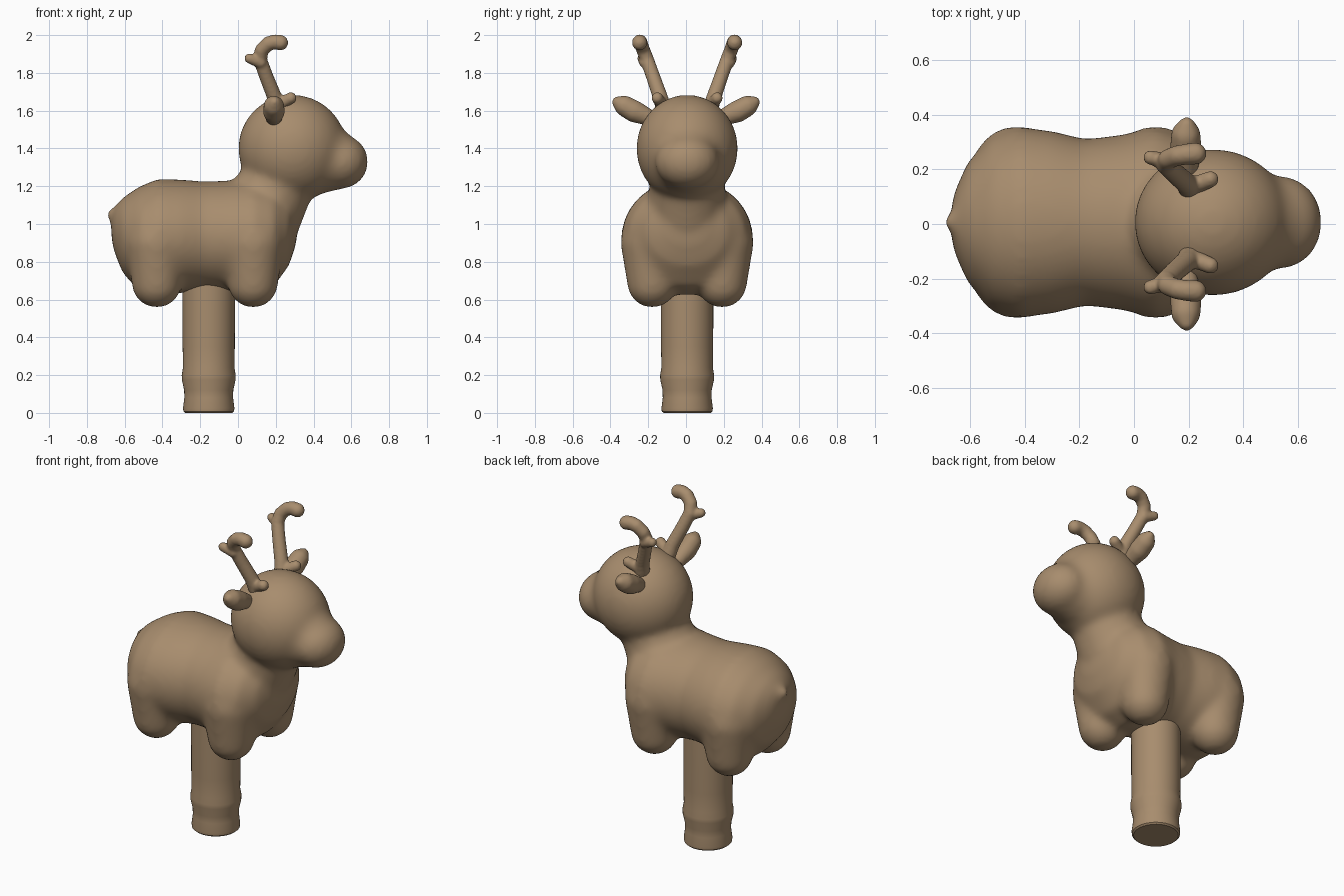
import bpy
import bmesh
from math import sin, cos, tau
from mathutils import Matrix, Vector

default_cube = bpy.data.objects.get("Cube")
if default_cube:
    bpy.data.objects.remove(default_cube, do_unlink=True)

brown = bpy.data.materials.new("Fawn brown")
brown.use_nodes = True
fawn = (0.39, 0.265, 0.155, 1)
brown.diffuse_color = fawn
brown.node_tree.nodes["Principled BSDF"].inputs["Base Color"].default_value = fawn


def ball(bm, center, radii, segments=32):
    """Add an ellipsoid."""
    matrix = Matrix.Translation(center) @ Matrix.Diagonal((*radii, 1))
    bmesh.ops.create_uvsphere(bm, u_segments=segments, v_segments=segments // 2,
                              radius=1, matrix=matrix)


def limb(bm, points, steps=8):
    """Add a rounded limb through (x, y, z, radius) points."""
    for start, end in zip(points, points[1:]):
        a, b = Vector(start), Vector(end)
        for i in range(steps + 1):
            x, y, z, r = a.lerp(b, i / steps)
            ball(bm, (x, y, z), (r, r, r), 20)


def loft(bm, rings, sides=48):
    """Bridge rings of points and cap both ends."""
    loops = [[bm.verts.new(ring(tau * i / sides)) for i in range(sides)] for ring in rings]
    for low, high in zip(loops, loops[1:]):
        for i in range(sides):
            j = (i + 1) % sides
            bm.faces.new((low[i], low[j], high[j], high[i]))
    bm.faces.new(loops[0][::-1])
    bm.faces.new(loops[-1])
    bmesh.ops.recalc_face_normals(bm, faces=bm.faces)


def finish(name, bm, voxel=None, relax=0, shift=0.006):
    """Make the object, fusing its pieces into one smooth skin when asked."""
    mesh = bpy.data.meshes.new(name)
    bm.to_mesh(mesh)
    bm.free()
    mesh.materials.append(brown)
    mesh.polygons.foreach_set("use_smooth", [True] * len(mesh.polygons))
    obj = bpy.data.objects.new(name, mesh)
    obj.location.y = shift
    bpy.context.collection.objects.link(obj)
    if voxel:
        fuse = obj.modifiers.new("Fuse", 'REMESH')
        fuse.mode = 'VOXEL'
        fuse.voxel_size = voxel
        fuse.use_smooth_shade = True
        soften = obj.modifiers.new("Soften", 'SMOOTH')
        soften.factor = 0.5
        soften.iterations = relax
    return obj


# Torso: rings along its length as x, centre height, half width, half height
torso = [
    (-0.67, 0.98, 0.06, 0.06), (-0.655, 0.97, 0.12, 0.12), (-0.61, 0.94, 0.22, 0.20),
    (-0.52, 0.92, 0.32, 0.28), (-0.42, 0.93, 0.35, 0.31), (-0.30, 0.935, 0.335, 0.30),
    (-0.18, 0.935, 0.305, 0.29), (-0.05, 0.935, 0.32, 0.295), (0.08, 0.93, 0.35, 0.31),
    (0.19, 0.94, 0.31, 0.27), (0.27, 0.97, 0.21, 0.19), (0.31, 0.99, 0.10, 0.09),
]
body = bmesh.new()
loft(body, [lambda t, r=r: (r[0], r[2] * cos(t), r[1] + r[3] * sin(t)) for r in torso])

# Stubby legs, front and back
for x in (-0.43, 0.08):
    for side in (-1, 1):
        limb(body, [(x, side * 0.19, 0.9, 0.165), (x, side * 0.185, 0.69, 0.135)])

# Neck, head, muzzle and tail
limb(body, [(0.09, 0, 1.0, 0.23), (0.2, 0, 1.2, 0.2), (0.27, 0, 1.38, 0.2)])
ball(body, (0.288, 0, 1.4), (0.288, 0.27, 0.285))
limb(body, [(0.4, 0, 1.365, 0.21), (0.535, 0, 1.33, 0.145)])
ball(body, (0.54, 0, 1.33), (0.15, 0.17, 0.145))
limb(body, [(-0.62, 0, 1.03, 0.06), (-0.663, 0, 1.05, 0.036)])
finish("body", body, voxel=0.015, relax=24)

# Mounting post: turned profile of radius and height
profile = [(0.125, 0), (0.134, 0.008), (0.136, 0.025), (0.129, 0.08), (0.13, 0.12),
           (0.142, 0.175), (0.143, 0.2), (0.136, 0.24), (0.138, 0.35), (0.139, 0.72)]
post = bmesh.new()
loft(post, [lambda t, r=r, z=z: (-0.155 + r * cos(t), r * sin(t), z) for r, z in profile])
finish("post", post)
bpy.ops.object.select_all(action='DESELECT')
bpy.data.objects["post"].select_set(True)
bpy.context.view_layer.objects.active = bpy.data.objects["post"]
bpy.ops.object.shade_smooth_by_angle(angle=0.7)

# Antlers and ears on each side
for side, label in ((1, "left"), (-1, "right")):
    antler = bmesh.new()
    beam = [(0.21, 0.12, 1.6, 0.044), (0.19, 0.145, 1.68, 0.04), (0.15, 0.18, 1.78, 0.038),
            (0.117, 0.212, 1.87, 0.037), (0.125, 0.232, 1.92, 0.037),
            (0.16, 0.245, 1.955, 0.038), (0.195, 0.25, 1.965, 0.039),
            (0.225, 0.252, 1.96, 0.041)]
    brow_tine = [(0.21, 0.13, 1.63, 0.034), (0.28, 0.158, 1.667, 0.031)]
    back_tine = [(0.12, 0.222, 1.855, 0.032), (0.06, 0.238, 1.877, 0.027)]
    for path in (beam, brow_tine, back_tine):
        limb(antler, [(x, side * y, z, r) for x, y, z, r in path])
    finish(label + "_antler", antler, voxel=0.008, relax=6)

    ear = bmesh.new()
    path = [(0.19, 0.2, 1.565, 0.045), (0.19, 0.275, 1.597, 0.059),
            (0.19, 0.325, 1.625, 0.055), (0.193, 0.362, 1.645, 0.031)]
    limb(ear, [(x, side * y, z, r) for x, y, z, r in path])
    finish(label + "_ear", ear, voxel=0.01, relax=6, shift=0)
